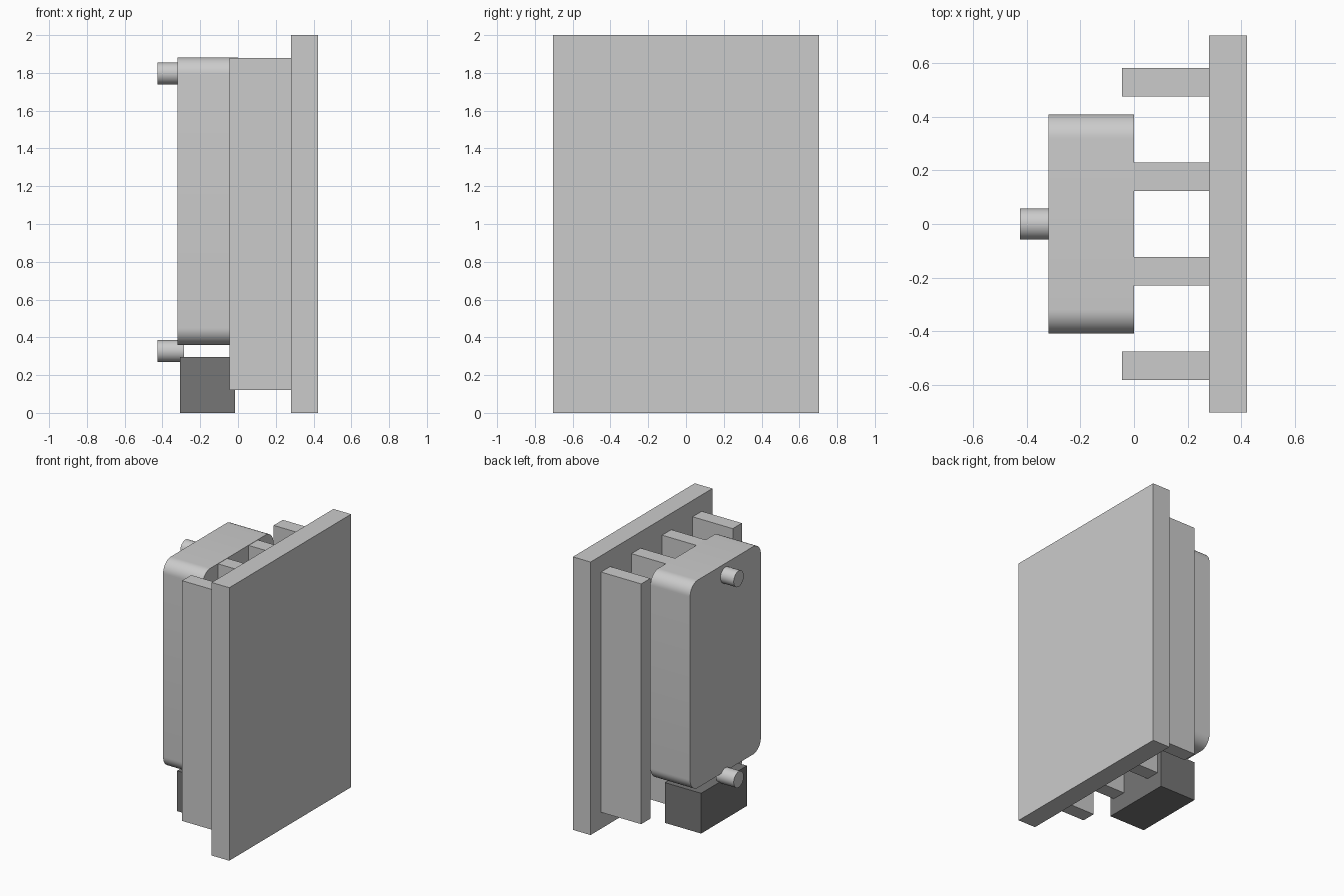
import bpy, math

if "Cube" in bpy.data.objects:
    bpy.data.objects.remove(bpy.data.objects["Cube"])


def material(name, rgb):
    mat = bpy.data.materials.new(name)
    mat.diffuse_color = (*rgb, 1)
    mat.use_nodes = True
    mat.node_tree.nodes["Principled BSDF"].inputs["Base Color"].default_value = mat.diffuse_color
    return mat


def box(name, x, y, z, mat=None):
    """Box from (min, max) ranges on each axis."""
    bpy.ops.mesh.primitive_cube_add(
        size=1, location=[(a + b) / 2 for a, b in (x, y, z)])
    ob = bpy.context.object
    ob.name = name
    ob.scale = [b - a for a, b in (x, y, z)]
    bpy.ops.object.transform_apply(location=False, rotation=False, scale=True)
    if mat:
        ob.data.materials.append(mat)
    return ob


def rounded_slab(name, x, half_y, z, radius, mat, steps=12):
    """Rounded rectangle in the YZ plane, extruded along x."""
    outline = []
    corners = ((half_y, z[1]), (-half_y, z[1]), (-half_y, z[0]), (half_y, z[0]))
    for i, (cy, cz) in enumerate(corners):
        cy -= math.copysign(radius, cy)
        cz += radius if cz == z[0] else -radius
        for s in range(steps + 1):
            a = math.pi / 2 * (i + s / steps)
            outline.append((cy + radius * math.cos(a), cz + radius * math.sin(a)))
    n = len(outline)
    verts = [(px, py, pz) for px in x for py, pz in outline]
    faces = [tuple(reversed(range(n))), tuple(range(n, 2 * n))]
    faces += [(i, (i + 1) % n, n + (i + 1) % n, n + i) for i in range(n)]
    me = bpy.data.meshes.new(name)
    me.from_pydata(verts, [], faces)
    me.materials.append(mat)
    ob = bpy.data.objects.new(name, me)
    bpy.context.collection.objects.link(ob)
    smooth(ob)
    return ob


def smooth(ob):
    bpy.ops.object.select_all(action='DESELECT')
    ob.select_set(True)
    bpy.context.view_layer.objects.active = ob
    bpy.ops.object.shade_smooth_by_angle(angle=math.radians(35))


def peg(name, z, mat):
    x0, x1 = -0.427, -0.285
    bpy.ops.mesh.primitive_cylinder_add(
        vertices=32, radius=0.058, depth=x1 - x0,
        location=((x0 + x1) / 2, 0, z), rotation=(0, math.pi / 2, 0))
    ob = bpy.context.object
    ob.name = name
    ob.data.materials.append(mat)
    smooth(ob)


housing_grey = material("housing_grey", (0.6, 0.6, 0.62))
dark_grey = material("dark_grey", (0.18, 0.18, 0.18))

# Large flat plate
box("plate", (0.28, 0.423), (-0.705, 0.705), (0, 2))

# Four upright fins behind the plate
for i, y in enumerate((-0.53, -0.177, 0.177, 0.53)):
    box(f"fin_{i + 1}", (-0.045, 0.28), (y - 0.053, y + 0.053), (0.12, 1.88))

# Rounded housing, connector block and pegs
rounded_slab("housing", (-0.32, 0.0), 0.41, (0.36, 1.882), 0.09, housing_grey)
box("connector_block", (-0.308, -0.015), (-0.265, 0.265), (0, 0.295), dark_grey)
peg("upper_peg", 1.797, housing_grey)
peg("lower_peg", 0.327, housing_grey)
